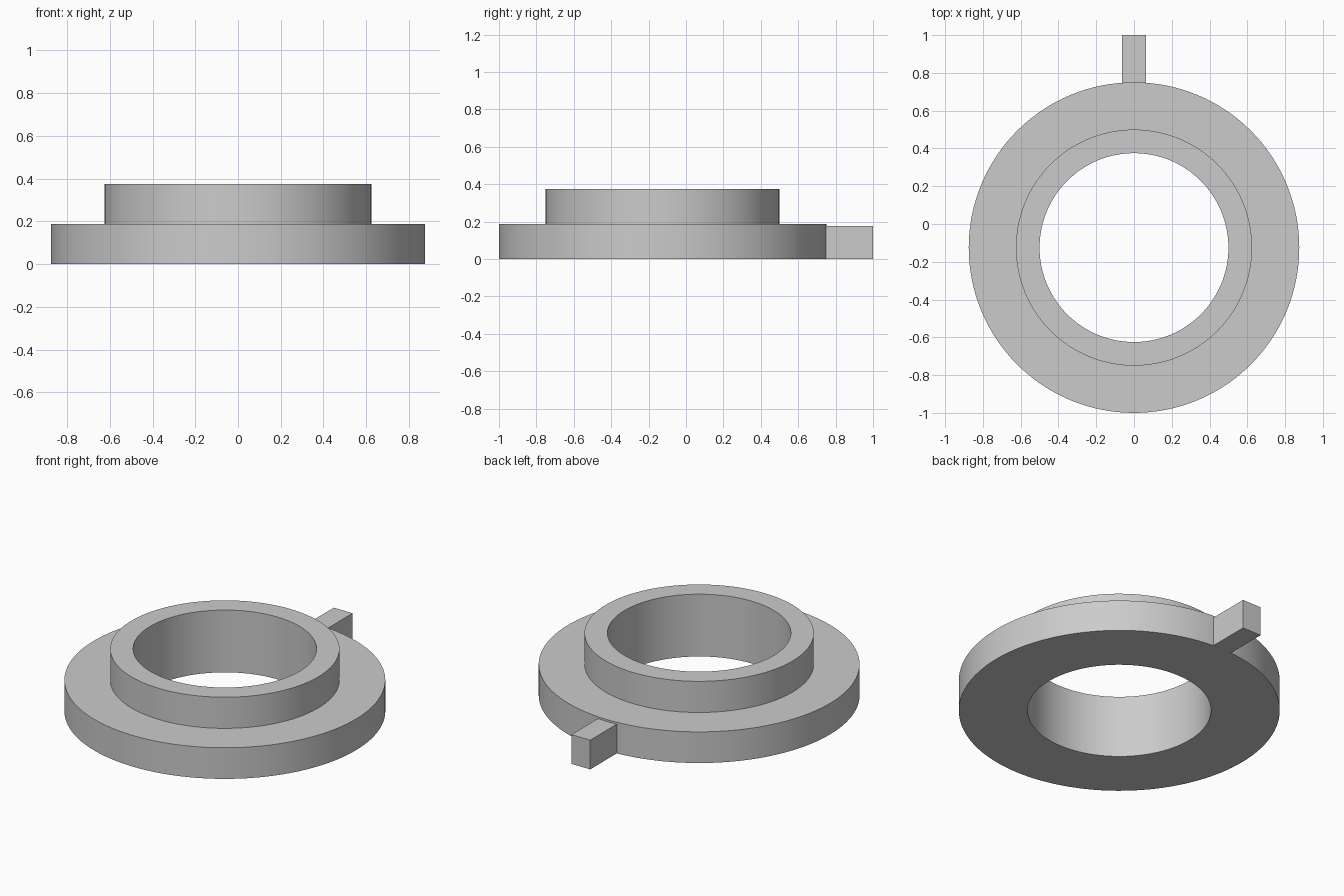
import bpy
import bmesh
from math import tau, radians
from mathutils import Matrix, Vector

cube = bpy.data.objects.get("Cube")
if cube:
    bpy.data.objects.remove(cube, do_unlink=True)

CENTRE_Y = -0.125
BORE, COLLAR, FLANGE = 0.5, 0.625, 0.875
STEP_Z, TOP_Z = 0.1875, 0.375

grey = bpy.data.materials.new("light grey")
grey.use_nodes = True
grey.diffuse_color = (0.6, 0.6, 0.6, 1)
grey.node_tree.nodes["Principled BSDF"].inputs["Base Color"].default_value = grey.diffuse_color


def make_object(name, bm):
    bmesh.ops.recalc_face_normals(bm, faces=bm.faces)
    mesh = bpy.data.meshes.new(name)
    bm.to_mesh(mesh)
    bm.free()
    mesh.materials.append(grey)
    obj = bpy.data.objects.new(name, mesh)
    bpy.context.collection.objects.link(obj)
    return obj


# Stepped ring: closed cross-section spun around the bore axis
profile = [(BORE, 0), (FLANGE, 0), (FLANGE, STEP_Z),
           (COLLAR, STEP_Z), (COLLAR, TOP_Z), (BORE, TOP_Z)]
bm = bmesh.new()
verts = [bm.verts.new((r, CENTRE_Y, z)) for r, z in profile]
edges = [bm.edges.new((v, verts[i - 1])) for i, v in enumerate(verts)]
bmesh.ops.spin(bm, geom=verts + edges, cent=(0, CENTRE_Y, 0), axis=(0, 0, 1),
               angle=tau, steps=128, use_merge=True)
bmesh.ops.remove_doubles(bm, verts=bm.verts, dist=0.0001)
ring = make_object("flanged_ring", bm)
bpy.ops.object.select_all(action="DESELECT")
ring.select_set(True)
bpy.context.view_layer.objects.active = ring
bpy.ops.object.shade_smooth_by_angle(angle=radians(30))

# Square tab at the back, meeting the flange rim
low, high = Vector((-0.0625, 0.745, 0)), Vector((0.0625, 1, 0.176))
bm = bmesh.new()
bmesh.ops.create_cube(bm, size=1, matrix=Matrix.Translation((low + high) / 2)
                      @ Matrix.Diagonal((high - low).to_4d()))
make_object("locating_tab", bm)
